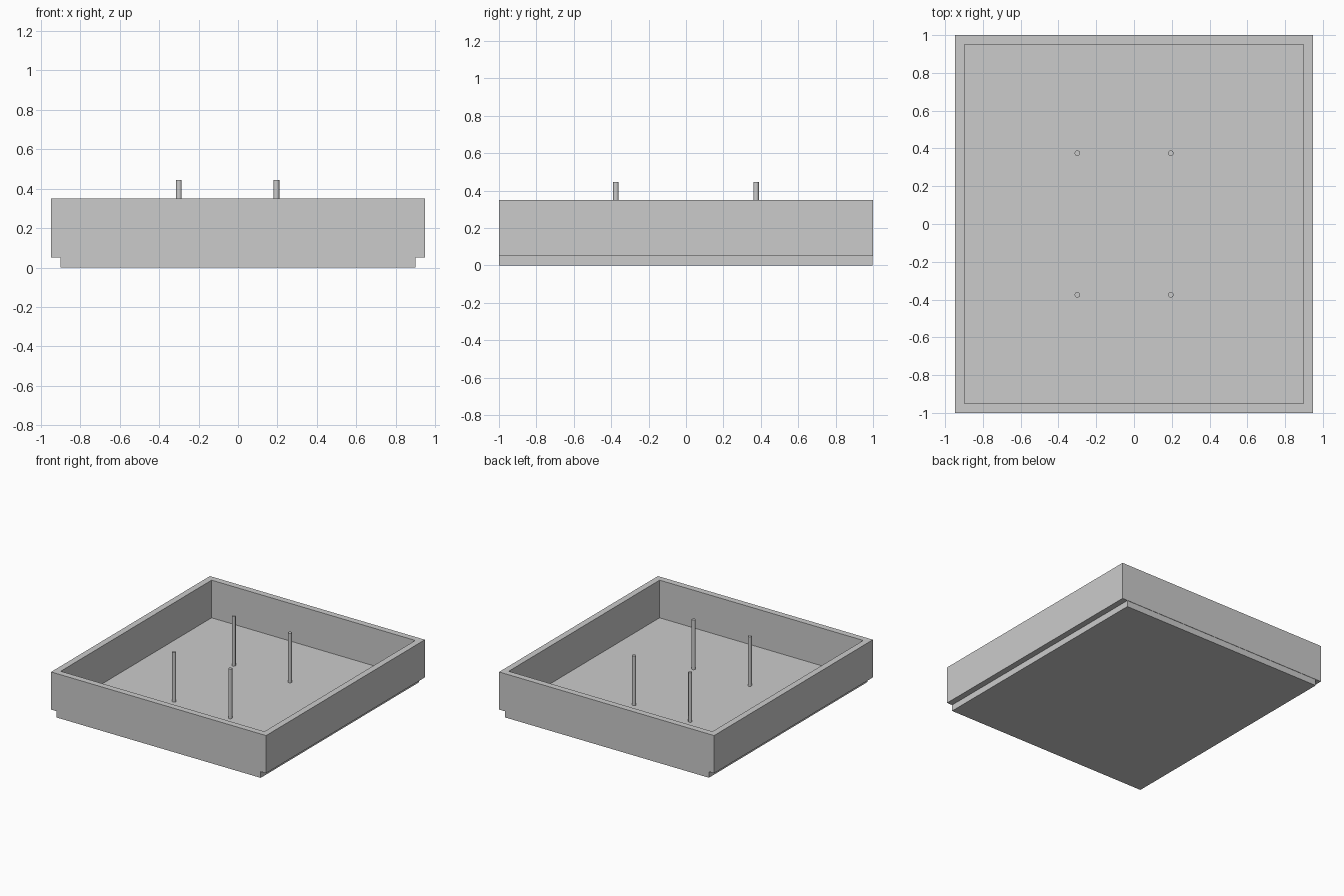
import bpy, bmesh
from mathutils import Vector

if "Cube" in bpy.data.objects:
    bpy.data.objects.remove(bpy.data.objects["Cube"])


def finish(bm, name):
    bmesh.ops.recalc_face_normals(bm, faces=bm.faces)
    mesh = bpy.data.meshes.new(name)
    bm.to_mesh(mesh)
    bm.free()
    obj = bpy.data.objects.new(name, mesh)
    bpy.context.collection.objects.link(obj)
    return obj


def box(name, lo, hi):
    lo, hi = Vector(lo), Vector(hi)
    bm = bmesh.new()
    bmesh.ops.create_cube(bm, size=1)
    bmesh.ops.scale(bm, vec=hi - lo, verts=bm.verts)
    bmesh.ops.translate(bm, vec=(lo + hi) / 2, verts=bm.verts)
    return finish(bm, name)


def rim(name, hx, hy, wall, z0, z1):
    # sweep a rectangular wall section around the four corners
    bm = bmesh.new()
    section = [(0, z0), (0, z1), (wall, z1), (wall, z0)]
    corners = [(-1, -1), (1, -1), (1, 1), (-1, 1)]
    loops = [[bm.verts.new((sx * (hx - d), sy * (hy - d), z)) for d, z in section]
             for sx, sy in corners]
    for i in range(4):
        a, b = loops[i], loops[(i + 1) % 4]
        for j in range(4):
            k = (j + 1) % 4
            bm.faces.new((a[j], a[k], b[k], b[j]))
    return finish(bm, name)


# Floor plate, flush at the front and a hair short at the back
box("floor_plate", (-0.9, -1, 0), (0.9, 0.997, 0.05))

# Raised side walls overhanging the plate on left and right
rim("tray_walls", 0.948, 1.0, 0.05, 0.05, 0.35)

# Four upright pins standing on the floor
for side, x in (("left", -0.30), ("right", 0.195)):
    for end, y in (("front", -0.375), ("back", 0.375)):
        bpy.ops.mesh.primitive_cylinder_add(vertices=24, radius=0.0145, depth=0.395,
                                            location=(x, y, 0.05 + 0.395 / 2))
        bpy.context.object.name = f"pin_{end}_{side}"
        bpy.ops.object.shade_smooth_by_angle()
